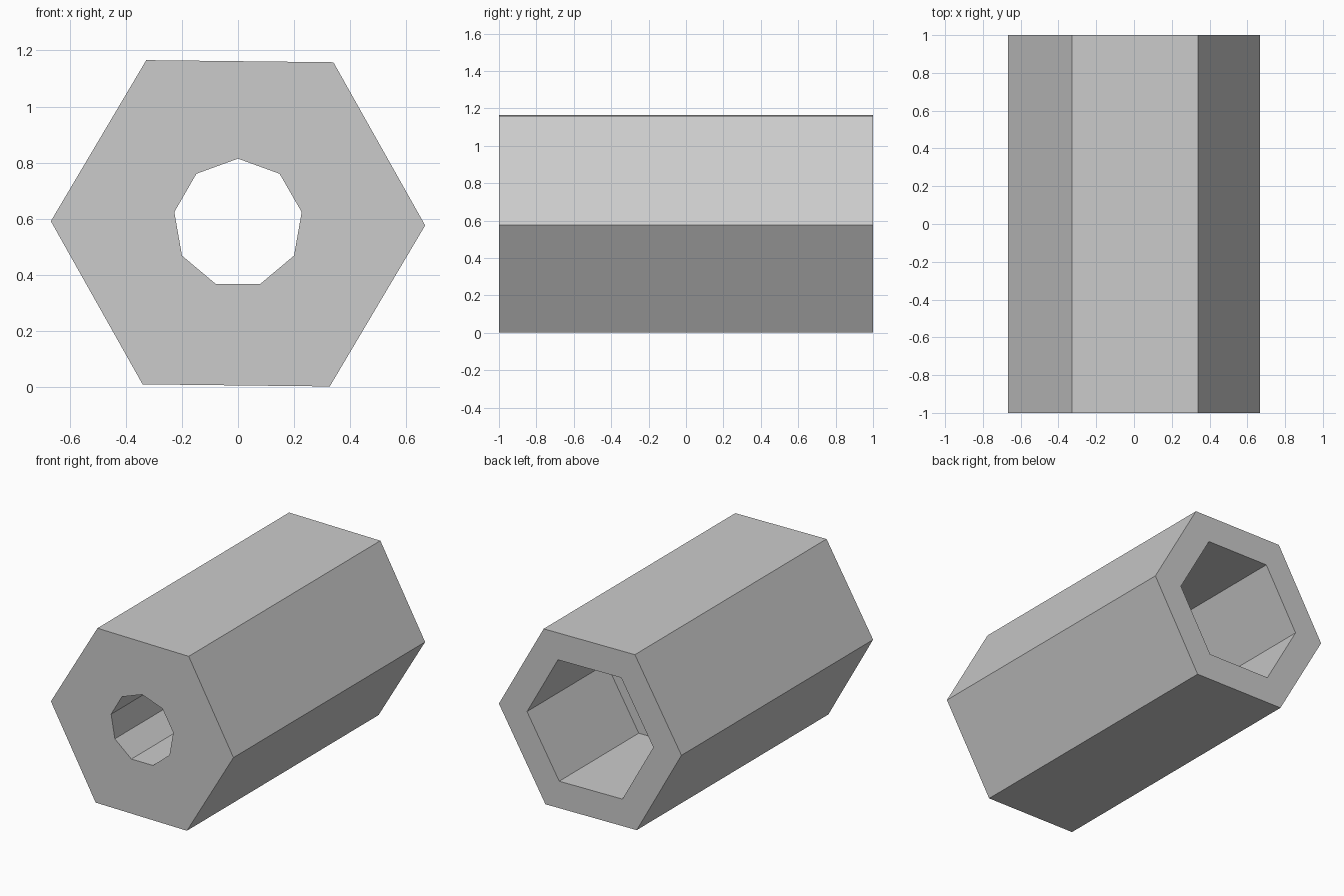
import bpy
import bmesh
from math import radians, cos, sin, tau
from mathutils import Vector

cube = bpy.data.objects.get("Cube")
if cube:
    bpy.data.objects.remove(cube, do_unlink=True)

# Plain grey metal
grey = bpy.data.materials.new("grey_metal")
grey.use_nodes = True
colour = (0.6, 0.6, 0.6, 1.0)
grey.diffuse_color = colour
grey.node_tree.nodes["Principled BSDF"].inputs["Base Color"].default_value = colour

AXIS_Z = 0.584
TILT = radians(-0.65)


def prism(name, sides, radius, y_front, y_back, first_angle):
    """Flat-sided prism running along y, around the tube's axis."""
    bm = bmesh.new()
    ring = []
    for i in range(sides):
        a = first_angle + tau * i / sides
        ring.append(bm.verts.new((radius * cos(a), y_front, AXIS_Z + radius * sin(a))))
    face = bm.faces.new(ring)
    extruded = bmesh.ops.extrude_face_region(bm, geom=[face])["geom"]
    moved = [v for v in extruded if isinstance(v, bmesh.types.BMVert)]
    bmesh.ops.translate(bm, verts=moved, vec=Vector((0, y_back - y_front, 0)))
    bmesh.ops.recalc_face_normals(bm, faces=bm.faces)
    mesh = bpy.data.meshes.new(name)
    bm.to_mesh(mesh)
    bm.free()
    mesh.materials.append(grey)
    obj = bpy.data.objects.new(name, mesh)
    bpy.context.collection.objects.link(obj)
    return obj


def cut(body, cutter):
    """Subtract the cutter and keep only the result."""
    cutter.hide_render = True
    mod = body.modifiers.new(cutter.name, "BOOLEAN")
    mod.operation = "DIFFERENCE"
    mod.solver = "EXACT"
    mod.object = cutter
    bpy.context.view_layer.objects.active = body
    bpy.ops.object.modifier_apply(modifier=mod.name)
    bpy.data.objects.remove(cutter, do_unlink=True)


# Hexagonal body
body = prism("hex_body", 6, 0.667, -1, 1, TILT)

# Nine-sided bore from the front, hexagonal socket from the back
cut(body, prism("hex_socket", 6, 0.4615, 0.17, 1.2, TILT))
cut(body, prism("round_bore", 9, 0.2305, -1.2, 0.6, radians(90)))
